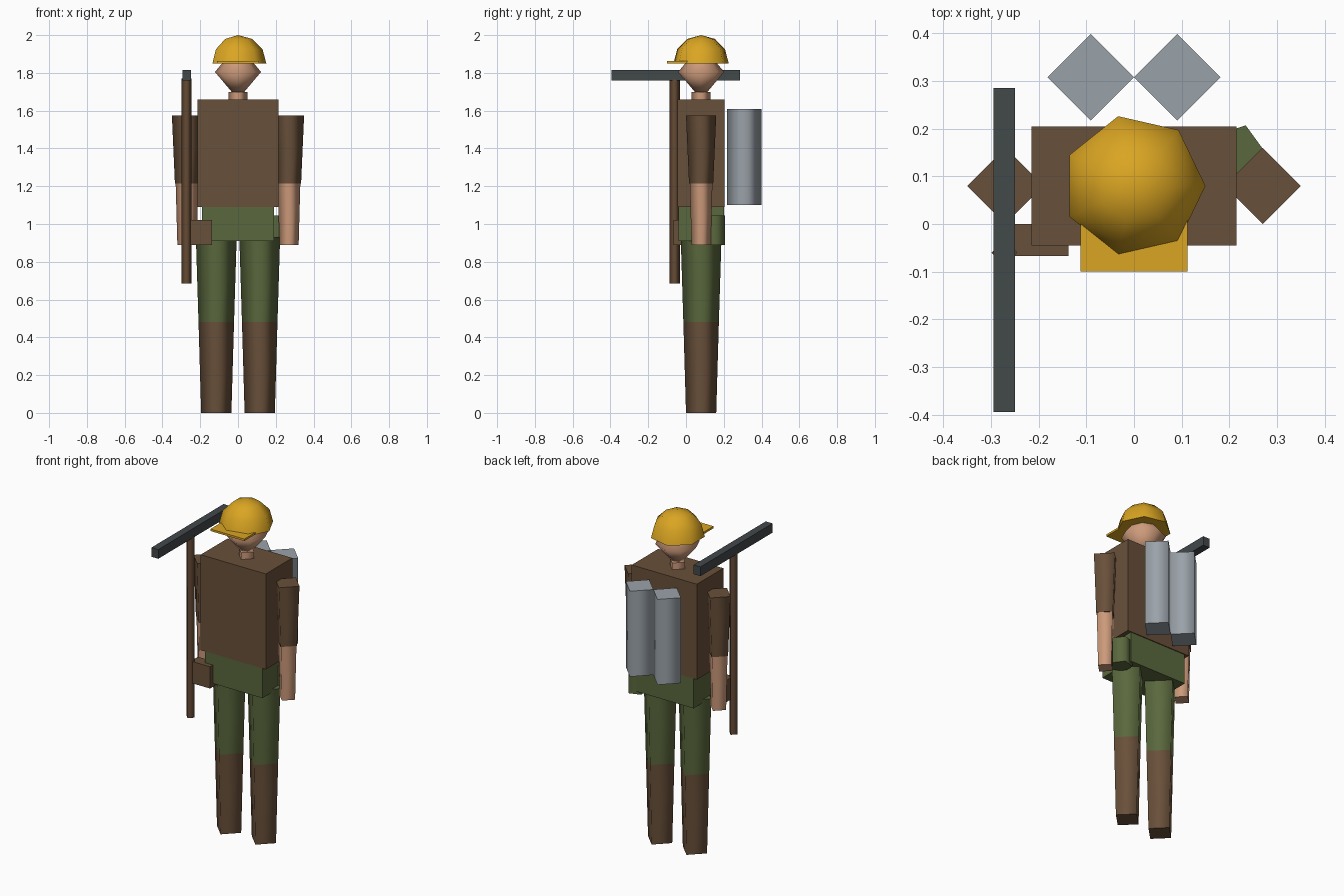
import bpy, bmesh, math
from mathutils import Matrix, Vector

cube = bpy.data.objects.get("Cube")
if cube:
    bpy.data.objects.remove(cube, do_unlink=True)


def material(name, rgb):
    """Flat material from 0-255 display colour, stored as linear."""
    lin = [((c / 255 + 0.055) / 1.055) ** 2.4 for c in rgb] + [1.0]
    mat = bpy.data.materials.new(name)
    mat.use_nodes = True
    mat.diffuse_color = lin
    bsdf = next(n for n in mat.node_tree.nodes if n.type == 'BSDF_PRINCIPLED')
    bsdf.inputs["Base Color"].default_value = lin
    return mat


BROWN = material("brown_leather", (105, 80, 58))
WOOD = material("wood_brown", (101, 74, 52))
GREEN = material("olive_green", (90, 104, 61))
SKIN = material("skin", (204, 154, 122))
YELLOW = material("helmet_yellow", (218, 165, 34))
STEEL = material("tank_grey", (154, 162, 169))
IRON = material("dark_iron", (66, 72, 74))


def finish(name, bm, mat):
    bmesh.ops.recalc_face_normals(bm, faces=bm.faces)
    mesh = bpy.data.meshes.new(name)
    bm.to_mesh(mesh)
    bm.free()
    mesh.materials.append(mat)
    obj = bpy.data.objects.new(name, mesh)
    bpy.context.collection.objects.link(obj)
    return obj


def box(name, mat, lo, hi):
    lo, hi = Vector(lo), Vector(hi)
    bm = bmesh.new()
    bmesh.ops.create_cube(bm, size=1)
    bmesh.ops.scale(bm, vec=hi - lo, verts=bm.verts)
    bmesh.ops.translate(bm, vec=(lo + hi) / 2, verts=bm.verts)
    return finish(name, bm, mat)


def lathe(name, mat, x, y, profile, sides):
    """Smooth-sided prism through (radius, height) rings, first corner on +x.
    A zero radius makes a point; open ends get flat caps with sharp rims."""
    bm = bmesh.new()
    rings = []
    for r, z in profile:
        if r == 0:
            rings.append([bm.verts.new((x, y, z))] * sides)
        else:
            turn = [math.tau * i / sides for i in range(sides)]
            rings.append([bm.verts.new((x + r * math.cos(a), y + r * math.sin(a), z)) for a in turn])
    for low, high in zip(rings, rings[1:]):
        for i in range(sides):
            j = (i + 1) % sides
            corners = list(dict.fromkeys([low[i], low[j], high[j], high[i]]))
            bm.faces.new(corners).smooth = True
    for ring, (r, z) in ((rings[0], profile[0]), (rings[-1], profile[-1])):
        if r > 0:
            cap = bm.faces.new(ring)
            for edge in cap.edges:
                edge.smooth = False
    return finish(name, bm, mat)


BODY_Y = 0.08

# Trunk
box("torso", BROWN, (-0.215, -0.045, 1.09), (0.215, 0.205, 1.66))
box("hips", GREEN, (-0.19, -0.04, 0.91), (0.19, 0.2, 1.09))

# Paired limbs and back tanks
for side, s in (("left", 1), ("right", -1)):
    lathe(side + "_boot", BROWN, s * 0.115, BODY_Y, [(0.08, 0), (0.094, 0.48)], 4)
    lathe(side + "_trouser_leg", GREEN, s * 0.115, BODY_Y, [(0.094, 0.48), (0.108, 0.93)], 4)
    lathe(side + "_sleeve", BROWN, s * 0.27, BODY_Y, [(0.064, 1.215), (0.08, 1.575)], 4)
    lathe(side + "_forearm", SKIN, s * 0.27, BODY_Y, [(0.051, 0.89), (0.06, 1.215)], 4)
    lathe(side + "_tank", STEEL, s * 0.091, 0.308, [(0.091, 1.1), (0.091, 1.61)], 4)

# Neck and head
lathe("neck", SKIN, 0, BODY_Y, [(0.05, 1.65), (0.05, 1.7)], 4)
lathe("head", SKIN, 0, BODY_Y, [(0, 1.66), (0.122, 1.805), (0, 1.95)], 8)

# Hard hat: faceted dome and front brim
dome = [(0.15 * math.cos(math.radians(a)), 1.85 + 0.15 * math.sin(math.radians(a))) for a in (0, 30, 60)]
lathe("helmet_dome", YELLOW, 0, BODY_Y, dome + [(0, 2.0)], 7)
box("helmet_brim", YELLOW, (-0.112, -0.1, 1.85), (0.112, 0.04, 1.862))

# Belt items
box("belt_pouch", BROWN, (-0.265, -0.067, 0.89), (-0.138, 0.0, 1.02))
lathe("canteen", GREEN, 0.216, 0.15, [(0.06, 0.89), (0.06, 1.045)], 5)

# Pickaxe
lathe("pickaxe_handle", WOOD, -0.272, -0.06, [(0.027, 0.685), (0.027, 1.77)], 4)
box("pickaxe_head", IRON, (-0.295, -0.395, 1.76), (-0.25, 0.285, 1.815))
